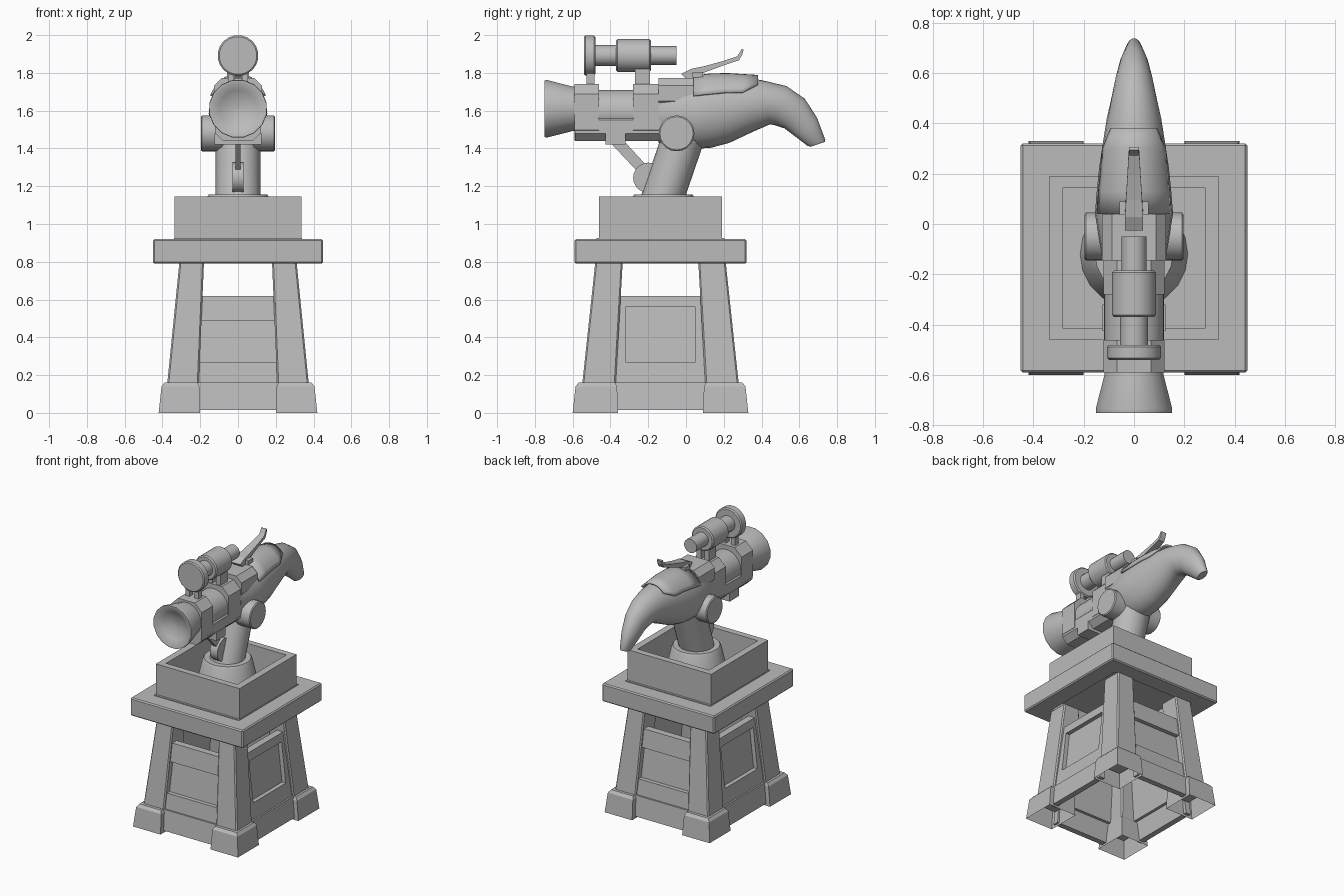
import bpy, bmesh, math
from mathutils import Vector

if "Cube" in bpy.data.objects:
    bpy.data.objects.remove(bpy.data.objects["Cube"])

grey = bpy.data.materials.new("plain grey")
grey.diffuse_color = (0.5, 0.5, 0.5, 1)
grey.use_nodes = True
grey.node_tree.nodes["Principled BSDF"].inputs["Base Color"].default_value = grey.diffuse_color
CY = -0.135  # centre of the stand along y


def finish(name, bm, smooth=False, bevel=0):
    bmesh.ops.recalc_face_normals(bm, faces=bm.faces)
    me = bpy.data.meshes.new(name)
    bm.to_mesh(me)
    bm.free()
    ob = bpy.data.objects.new(name, me)
    bpy.context.collection.objects.link(ob)
    me.materials.append(grey)
    if bevel:
        m = ob.modifiers.new("bevel", "BEVEL")
        m.width, m.segments, m.limit_method = bevel, 1, "ANGLE"
    if smooth:
        bpy.ops.object.select_all(action="DESELECT")
        ob.select_set(True)
        bpy.context.view_layer.objects.active = ob
        bpy.ops.object.shade_smooth_by_angle(angle=math.radians(38))
    return ob


def loft(name, rings, closed=True, caps=True, **kw):
    bm = bmesh.new()
    vs = [[bm.verts.new(p) for p in r] for r in rings]
    n = len(vs[0])
    for a, b in zip(vs, vs[1:]):
        for i in range(n if closed else n - 1):
            j = (i + 1) % n
            bm.faces.new((a[i], a[j], b[j], b[i]))
    if caps:
        bm.faces.new(vs[0])
        bm.faces.new(vs[-1])
    return finish(name, bm, **kw)


def rect(x0, x1, y0, y1, z):
    return [(x0, y0, z), (x1, y0, z), (x1, y1, z), (x0, y1, z)]


def box(name, x0, x1, y0, y1, z0, z1, **kw):
    return loft(name, [rect(x0, x1, y0, y1, z0), rect(x0, x1, y0, y1, z1)], **kw)


def tube(name, profile, z, n=16, cx=0):
    """Turned shape along y from (y, radius) pairs."""
    ang = [2 * math.pi * (i + 0.5) / n for i in range(n)]
    return loft(name, [[(cx + r * math.cos(a), y, z + r * math.sin(a)) for a in ang]
                       for y, r in profile], smooth=True)


def plate(name, pts, x0, x1, **kw):
    """Side outline of (y, z) points made solid between two x values."""
    return loft(name, [[(x0, y, z) for y, z in pts], [(x1, y, z) for y, z in pts]], **kw)


def square_ring(name, hx, hy, wx, wy, z0, z1, **kw):
    def sq(a, b, z):
        return rect(-a, a, CY - b, CY + b, z)
    loops = [sq(hx, hy, z0), sq(hx, hy, z1), sq(hx - wx, hy - wy, z1),
             sq(hx - wx, hy - wy, z0), sq(hx, hy, z0)]
    ob = loft(name, loops, caps=False)
    bm = bmesh.new()
    bm.from_mesh(ob.data)
    bmesh.ops.remove_doubles(bm, verts=bm.verts, dist=1e-5)
    bmesh.ops.recalc_face_normals(bm, faces=bm.faces)
    bm.to_mesh(ob.data)
    bm.free()
    if kw.get("bevel"):
        m = ob.modifiers.new("bevel", "BEVEL")
        m.width, m.segments = kw["bevel"], 1
    return ob


# --- stand: four splayed legs with flared feet
def corner(sx, sy, x0, x1, y0, y1, z):
    return [(sx * x, CY + sy * y, z) for x, y in ((x0, y0), (x1, y0), (x1, y1), (x0, y1))]


for sx in (-1, 1):
    for sy in (-1, 1):
        loft("leg", [corner(sx, sy, .21, .38, .24, .42, .1),
                     corner(sx, sy, .18, .31, .20, .345, .80)], bevel=.008)
        foot = loft("foot", [corner(sx, sy, .20, .42, .225, .465, 0),
                             corner(sx, sy, .205, .405, .23, .45, .14),
                             corner(sx, sy, .215, .39, .24, .435, .16)])
        bm = bmesh.new()
        bm.from_mesh(foot.data)
        bmesh.ops.delete(bm, geom=[f for f in bm.faces if f.calc_center_median().z < .01],
                         context="FACES_ONLY")
        bm.to_mesh(foot.data)
        bm.free()


# --- sloped walls between the legs, with rails
def slab(name, side, s, half0, half1, z0, z1, out, thick):
    """Leaning board; side 0 faces x, side 1 faces y."""
    rings = []
    for z, h in ((z0, half0), (z1, half1)):
        d = (.36 if side == 0 else .40) - .115 * (z - .16) + out
        a, b = s * (d - thick), s * d
        if side == 0:
            rings.append(rect(a, b, CY - h, CY + h, z))
        else:
            rings.append(rect(-h, h, CY + a, CY + b, z))
    loft(name, rings)


for s in (-1, 1):
    for side in (0, 1):
        w = .25 if side == 0 else .215
        slab("wall", side, s, w, w - .01, .15, .62, -.03, .02)
        slab("base_board", side, s, w, w, .015, .16, .012, .04)
        slab("lower_rail", side, s, w, w, .16, .27, 0, .04)
        slab("upper_rail", side, s, w, w - .01, .49 if side else .56, .62, 0, .04)
    # upright frame strips on the side panels
    for t in (-1, 1):
        rings = []
        for z in (.27, .56):
            d = .36 - .115 * (z - .16)
            rings.append(rect(s * (d - .04), s * d, CY + t * .185, CY + t * .25, z))
        loft("side_stile", rings)

# --- table top, floor and open box
square_ring("table_top", .45, .455, .13, .13, .79, .92, bevel=.008)
box("floor", -.34, .34, CY - .34, CY + .34, .885, .925)
square_ring("box_wall", .335, .325, .05, .046, .915, 1.145)

# --- round pedestal and leaning post
ang = [2 * math.pi * i / 20 for i in range(20)]
loft("pedestal", [[(r * math.cos(a), -.12 + r * math.sin(a), z) for a in ang]
                  for r, z in ((.215, .92), (.165, 1.14), (.155, 1.155))], smooth=True)
loft("post", [[(.118 * math.cos(a), y + .118 * math.sin(a), z) for a in ang]
              for y, z in ((-.12, 1.15), (.0, 1.50))], smooth=True)

# --- pivot discs
for s in (-1, 1):
    loft("pivot_disc", [[(s * x, -.05 + r * math.cos(a), 1.48 + r * math.sin(a)) for a in ang]
                        for x, r in ((.08, .095), (.19, .095), (.196, .088))], smooth=True)

# --- trigger arm with round weight
loft("weight", [[(x, -.20 + .08 * math.cos(a), 1.245 + .08 * math.sin(a)) for a in ang]
                for x in (-.03, .03)], smooth=True)
plate("arm", [(-.40, 1.43), (-.32, 1.43), (-.20, 1.30), (-.24, 1.26)], -.013, .013)
box("arm_clamp", -.125, .125, -.425, -.32, 1.42, 1.48)

# --- barrel: flared horn with dished face, tube, cradle and collars
tube("horn", [(-.57, .118), (-.60, .12), (-.735, .155), (-.75, .153), (-.75, .14),
              (-.725, .10), (-.705, .05), (-.70, .005)], 1.61, 16)
tube("barrel", [(-.59, .118), (-.10, .118)], 1.593, 20)


def shell(name, y0, y1, w, zb, zt, cut):
    """Chamfered section running along y."""
    sec = [(-w, zb + cut), (-w + cut, zb), (w - cut, zb), (w, zb + cut),
           (w, zt - cut), (w - cut, zt), (-w + cut, zt), (-w, zt - cut)]
    loft(name, [[(x, y, z) for x, z in sec] for y in (y0, y1)])


shell("cradle", -.588, -.13, .12, 1.44, 1.59, .04)
shell("front_collar", -.59, -.46, .122, 1.442, 1.742, .055)
shell("rear_collar", -.28, -.13, .122, 1.442, 1.742, .055)
shell("saddle", -.145, .04, .128, 1.61, 1.772, .04)

# --- curved rear body: centre and half size of each section
spine = [(-.145, 1.59, 0, .16, .125), (-.05, 1.585, 0, .178, .14), (.04, 1.585, 0, .187, .155),
         (.13, 1.593, 0, .19, .148), (.22, 1.607, -.05, .178, .139), (.32, 1.63, -.2, .147, .124),
         (.42, 1.645, -.2, .12, .108), (.50, 1.627, .3, .108, .09), (.575, 1.585, .6, .095, .074),
         (.64, 1.51, .8, .075, .056), (.69, 1.43, 1.25, .05, .032), (.697, 1.422, 1.25, .04, .025)]


def section(y, z, tilt, hz, hx, a0, a1, n, grow=0):
    pts = []
    for i in range(n):
        a = a0 + (a1 - a0) * i / (n - 1)
        v = (hz + grow) * math.sin(a)
        pts.append((math.cos(a) * (hx + grow), y + v * math.sin(tilt), z + v * math.cos(tilt)))
    return pts


loft("rear_body", [section(*s, 0, 2 * math.pi * 23 / 24, 24) for s in spine], smooth=True)

# --- thin cover over the top of the rear body
cover = [(.04, 1.585, 0, .187, .155), (.13, 1.593, 0, .19, .148), (.22, 1.607, 0, .178, .139),
         (.30, 1.626, 0, .154, .127), (.38, 1.64, 0, .135, .113)]
starts = [.5, .5, .5, .45, .75]
ob = loft("top_cover", [section(*s, t, math.pi - t, 15, .008) for s, t in zip(cover, starts)],
          closed=False, caps=False, smooth=True)
m = ob.modifiers.new("thickness", "SOLIDIFY")
m.thickness, m.offset = .012, 0

# --- sighting scope on two mounts
tube("scope_disc", [(-.54, .10), (-.533, .108), (-.488, .108), (-.48, .10)], 1.892, 20)
tube("scope_neck", [(-.50, .056), (-.33, .056)], 1.892, 16)
tube("scope_body", [(-.37, .08), (-.362, .088), (-.193, .088), (-.185, .08)], 1.892, 20)
tube("scope_eyepiece", [(-.20, .05), (-.05, .05)], 1.892, 16)
for s in (-1, 1):
    box("front_mount", s * .02, s * .052, -.527, -.485, 1.70, 1.83)
    box("rear_mount", s * .015, s * .05, -.27, -.19, 1.70, 1.84)

# --- rear lever, narrowing to a raised tip, and its hinge pin
path = [(.005, 1.765, .06, .036), (.04, 1.80, .035, .036), (.10, 1.82, .022, .032),
        (.20, 1.852, .016, .026), (.275, 1.877, .016, .022), (.29, 1.90, .012, .02),
        (.30, 1.925, .008, .02)]
rings = []
for i, (y, z, t, w) in enumerate(path):
    p, q = path[max(i - 1, 0)], path[min(i + 1, len(path) - 1)]
    d = Vector((q[0] - p[0], q[1] - p[1])).normalized()
    ny, nz = -d.y * t / 1.4, d.x * t / 1.4
    rings.append([(-w, y - ny, z - nz), (w, y - ny, z - nz),
                  (w, y + ny, z + nz), (-w, y + ny, z + nz)])
loft("rear_lever", rings)
box("hinge_pin", -.057, .057, .035, .09, 1.775, 1.805)
